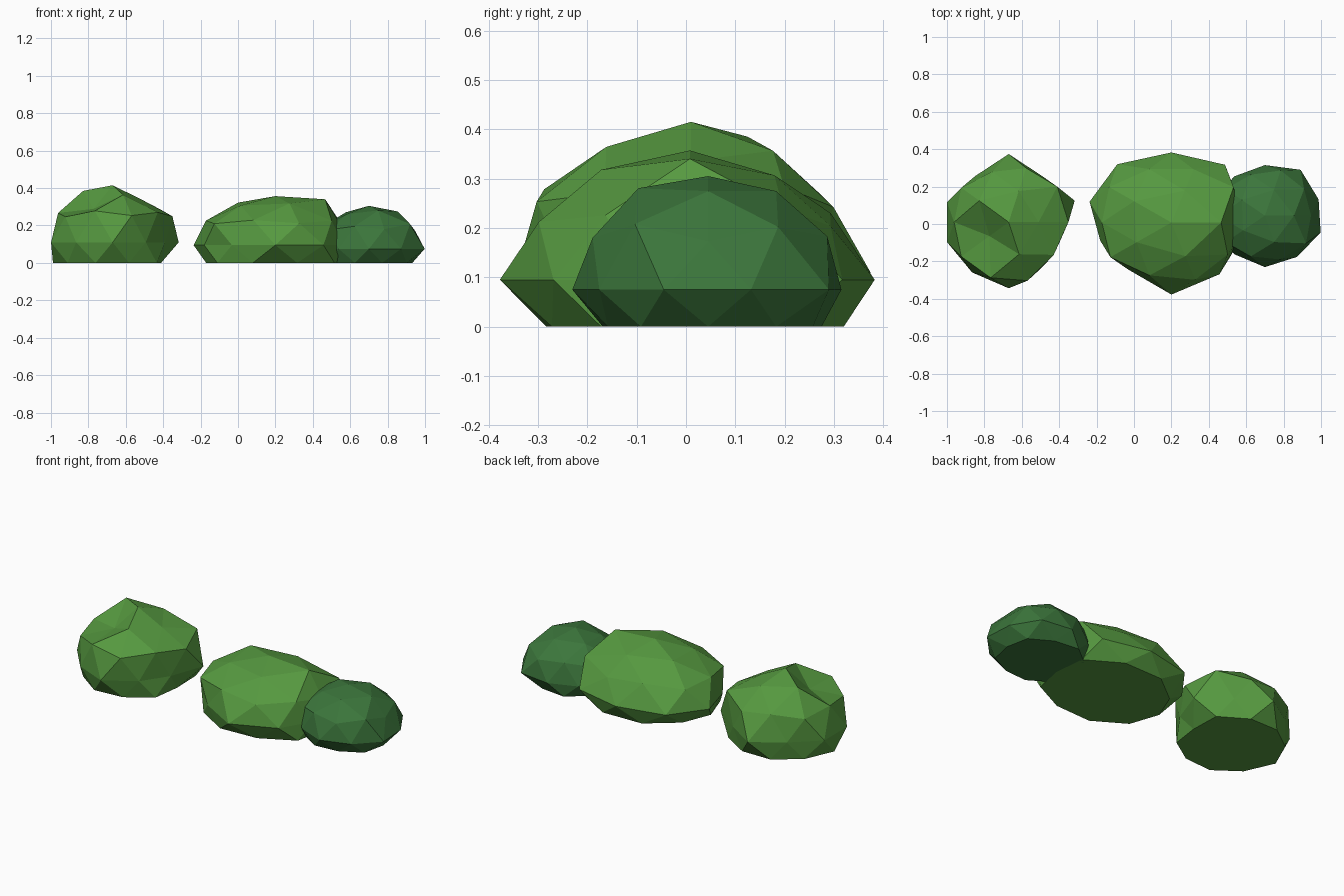
import bpy, bmesh, math


def material(name, colour):
    m = bpy.data.materials.new(name)
    m.diffuse_color = (*colour, 1)
    return m


leaf = material("leaf green", (0.093, 0.32, 0.051))
dark_leaf = material("dark leaf green", (0.044, 0.180, 0.044))


def bush(name, mat, centre, radii, crown, shoulder, waist, foot):
    """Icosphere pushed in and out ring by ring, with its underside flattened on the ground.
    Each ring lists push factors counter-clockwise from +x."""
    bm = bmesh.new()
    bmesh.ops.create_icosphere(bm, subdivisions=2, radius=1)
    for v in bm.verts:
        x, y, z = v.co
        a = math.degrees(math.atan2(y, x)) % 360
        if abs(z) > 0.95:
            f = 1
        elif z > 0.7:
            f = crown[round(a / 72) % 5]
        elif z > 0.3:
            f = shoulder[round(a / 36) % 10]
        elif z > -0.3:
            f = waist[round((a - 18) / 36) % 10]
        elif z > -0.7:
            f = foot[round(a / 36) % 10]
        else:
            f = 0.9
        v.co = [c + p * r * f for c, p, r in zip(centre, (x, y, z), radii)]
        if z < -0.3:
            v.co.z = 0
    bmesh.ops.recalc_face_normals(bm, faces=bm.faces)
    mesh = bpy.data.meshes.new(name)
    bm.to_mesh(mesh)
    bm.free()
    mesh.materials.append(mat)
    bpy.context.collection.objects.link(bpy.data.objects.new(name, mesh))


# tall bush on the left
bush("left_bush", leaf, (-0.67, 0.01, 0.11), (0.35, 0.35, 0.305),
     crown=(0.87, 0.95, 1.06, 0.69, 0.98),
     shoulder=(1.02, 1.08, 0.97, 0.95, 1.0, 0.98, 1.0, 1.05, 1.05, 1.0),
     waist=(1.06, 0.87, 1.04, 0.87, 0.99, 0.99, 0.95, 1.01, 0.86, 0.84),
     foot=(0.87, 1.0, 1.0, 0.95, 1.0, 1.02, 1.0, 0.95, 0.95, 0.93))

# wide bush in the middle
bush("middle_bush", leaf, (0.2, 0.008, 0.095), (0.46, 0.36, 0.262),
     crown=(1.1, 0.95, 1.02, 0.95, 1.0),
     shoulder=(0.86, 1.05, 0.93, 0.98, 1.0, 0.95, 0.98, 0.97, 1.0, 0.95),
     waist=(0.83, 1.06, 1.04, 1.07, 1.0, 0.87, 0.86, 1.07, 0.95, 0.83),
     foot=(0.9, 1.0, 1.07, 1.0, 0.95, 0.9, 0.98, 0.95, 0.96, 0.95))

# small dark bush on the right
bush("right_bush", dark_leaf, (0.7, 0.045, 0.075), (0.29, 0.27, 0.23),
     crown=(1.02, 1.02, 1.0, 0.95, 1.05),
     shoulder=(0.95, 1.05, 1.05, 1.0, 1.0, 1.0, 1.0, 1.0, 1.02, 1.1),
     waist=(1.04, 1.12, 1.0, 0.96, 1.0, 1.0, 0.95, 1.02, 1.01, 1.08),
     foot=(0.94, 0.97, 0.97, 1.0, 1.0, 1.0, 1.0, 0.93, 0.93, 0.96))
